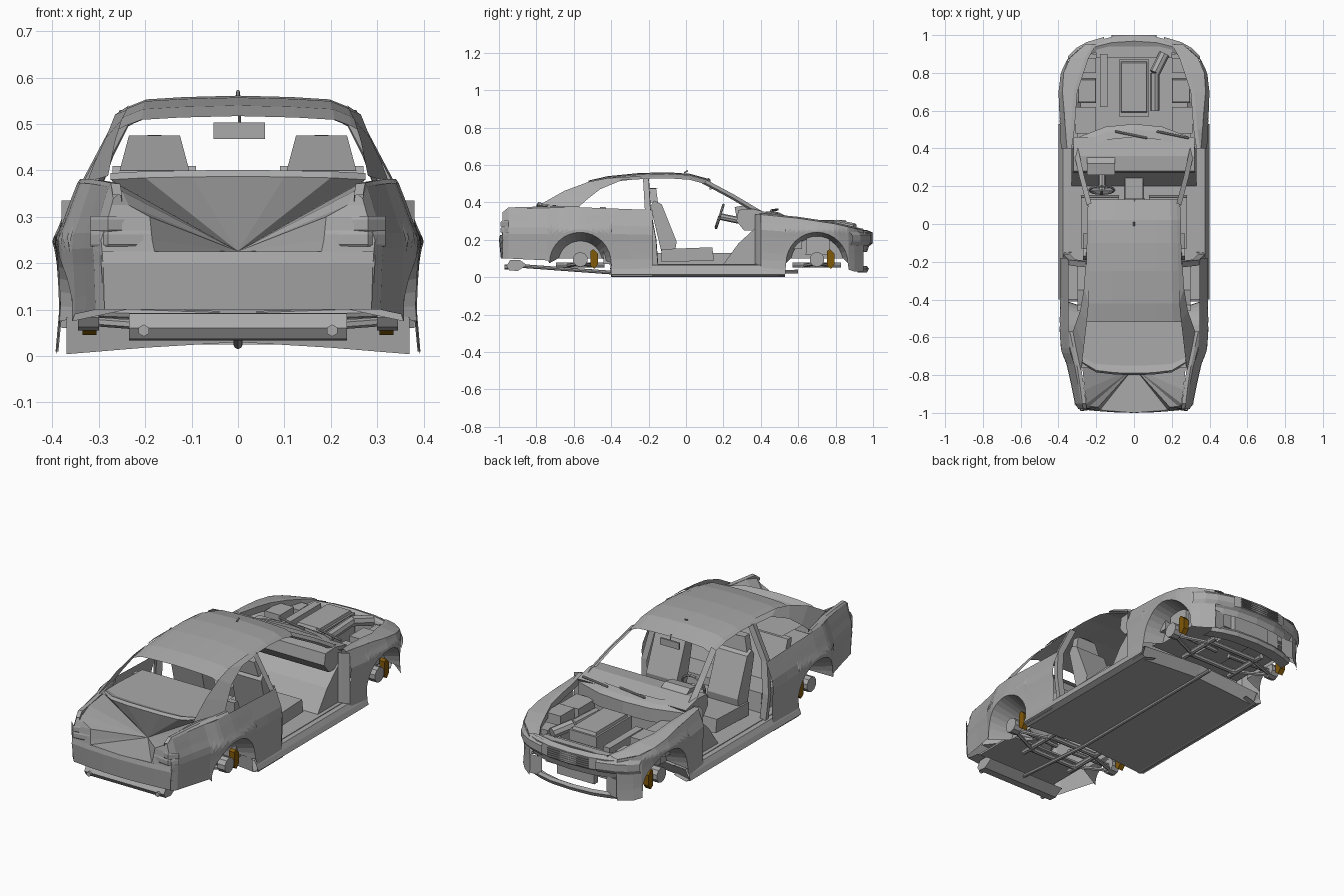
import bpy, bmesh, math
from mathutils import Vector, Matrix

if "Cube" in bpy.data.objects:
    bpy.data.objects.remove(bpy.data.objects["Cube"])
parts = []

def material(name, colour):
    mat = bpy.data.materials.new(name)
    mat.use_nodes = True
    mat.diffuse_color = colour
    mat.node_tree.nodes["Principled BSDF"].inputs["Base Color"].default_value = colour
    return mat

grey = material("body grey", (0.4, 0.4, 0.4, 1))
amber = material("brake amber", (0.22, 0.1, 0.003, 1))

def finish(name, bm, mirror=False, mat=grey):
    bmesh.ops.recalc_face_normals(bm, faces=bm.faces[:])
    mesh = bpy.data.meshes.new(name)
    bm.to_mesh(mesh)
    bm.free()
    mesh.materials.append(mat)
    obj = bpy.data.objects.new(name, mesh)
    bpy.context.collection.objects.link(obj)
    if mirror:
        obj.modifiers.new("Mirror", "MIRROR").use_clip = True
    parts.append(obj)

def loft(name, rows):
    """Skin a mirrored grid of equally long point rows."""
    bm = bmesh.new()
    grid = [[bm.verts.new(point) for point in row] for row in rows]
    for low, high in zip(grid, grid[1:]):
        for i in range(len(low) - 1):
            bm.faces.new((low[i], low[i + 1], high[i + 1], high[i]))
    bmesh.ops.remove_doubles(bm, verts=bm.verts[:], dist=0.0005)
    finish(name, bm, mirror=True)

def box(name, low, high, mirror=False, taper=1.0):
    bm = bmesh.new()
    bmesh.ops.create_cube(bm, size=1)
    low, high = Vector(low), Vector(high)
    for v in bm.verts:
        if v.co.z > 0:
            v.co.xy *= taper
        v.co = (low + high) / 2 + v.co * (high - low)
    finish(name, bm, mirror)

def prism(name, left, right, outline, mirror=False, mat=grey):
    """Extrude a closed (y, z) outline across x."""
    bm = bmesh.new()
    ends = [[bm.verts.new((x, y, z)) for y, z in outline] for x in (left, right)]
    for end in ends:
        bm.faces.new(end)
    for i in range(len(outline)):
        bm.faces.new((ends[0][i - 1], ends[0][i], ends[1][i], ends[1][i - 1]))
    finish(name, bm, mirror, mat)

def rod(name, start, end, radius, mirror=False, sides=8):
    bm = bmesh.new()
    start, end = Vector(start), Vector(end)
    turn = (end - start).to_track_quat("Z", "Y").to_matrix().to_4x4()
    bmesh.ops.create_cone(bm, cap_ends=True, segments=sides, radius1=radius, radius2=radius,
                          depth=(end - start).length, matrix=Matrix.Translation((start + end) / 2) @ turn)
    finish(name, bm, mirror)

def curve_at(table, value):
    """Piecewise linear lookup."""
    for (a, p), (b, q) in zip(table, table[1:]):
        if value <= b:
            return p + (q - p) * max(0, (value - a) / (b - a))
    return table[-1][1]

# Body side: half width, belt height and tumblehome
WIDTH = [(-.98, .295), (-.95, .315), (-.85, .335), (-.74, .36), (-.67, .388), (-.56, .395), (-.4, .392),
         (.4, .388), (.55, .395), (.7, .4), (.8, .388), (.87, .355), (.92, .305), (.95, .26)]
BELT = [(-.98, .34), (-.95, .365), (-.6, .375), (-.2, .36), (.4, .335), (.6, .315), (.8, .285), (.95, .25)]
TUMBLE = [(0, 1), (.1, .975), (.2, .985), (.25, 1), (.28, .965), (.34, .91), (.38, .87)]
REAR_AXLE, FRONT_AXLE, ARCH, ARCH_Z = -.565, .7, .165, .075

def side_point(y, z):
    return (curve_at(WIDTH, y) * curve_at(TUMBLE, z), y, z)

def arch_stations(centre, scale=1):
    angles = [math.pi * i / 16 for i in range(17)]
    return [(centre - ARCH * scale * math.cos(a), ARCH_Z + ARCH * scale * math.sin(a)) for a in angles]

def side_skin(name, stations):
    loft(name, [[side_point(y, low + (curve_at(BELT, y) - low) * i / 8) for i in range(9)] for y, low in stations])

side_skin("rear_quarter", [(-.98, .1), (-.95, .1), (-.85, .095), (-.74, .09)] + arch_stations(REAR_AXLE)
          + [(-.395, .005), (-.3, .005), (-.18, .005)])
side_skin("front_fender", [(.4, .01), (.53, .01)] + arch_stations(FRONT_AXLE) + [(.87, .04), (.9, .03), (.95, .03)])

# Shoulders folding inward from the belt
def shoulder(name, ys, inner, drop):
    rows = []
    for y in ys:
        x, z = curve_at(inner, y), curve_at(BELT, y)
        rows.append([side_point(y, z), (x + .02, y, z + .008), (x, y, z + .006), (x, y, z - drop)])
    loft(name, rows)

shoulder("deck_shoulder", [-.98, -.95, -.85, -.75, -.65, -.57], [(-.98, .25), (-.78, .275), (-.57, .32)], .01)
shoulder("fender_shoulder", [.4, .5, .6, .7, .8, .88, .95],
         [(.4, .33), (.5, .315), (.7, .3), (.88, .24), (.95, .2)], .03)

# Sills and underfloor
SILL = [(.3, .02), (.37, .002), (.4, .015), (.39, .04), (.375, .065), (.3, .07)]
loft("sill", [[(x, y, z) for x, z in SILL] for y in (-.4, 0, .53)])
loft("underfloor", [[(0, y, z + .03), (.2, y, z + .018), (.37, y, z + .004)]
                    for y, z in ((-.41, .08), (-.4, 0), (0, 0), (.5, 0), (.53, .06))])

# Domed wheel wells
for name, axle, inside, scale in (("rear_wheel_well", REAR_AXLE, .24, .72), ("front_wheel_well", FRONT_AXLE, .28, .85)):
    outer, inner = arch_stations(axle), arch_stations(axle, scale)
    loft(name, [[(inside, y, .1), (inside, y, max(z, .1)), side_point(*lip)] for (y, z), lip in zip(inner, outer)])

# Roof, pillars and window frames
ROOF = [(-.52, .517, .245), (-.42, .54, .24), (-.25, .557, .235), (-.1, .561, .232), (.02, .553, .23), (.13, .523, .225)]
loft("roof", [[(0, y, z), (w * .5, y, z - .003), (w * .85, y, z - .008), (w, y, z - .022), (w + .018, y, z - .032)]
              for y, z, w in ROOF])
loft("rear_pillar", [[(.235, -.25, .54), (.24, -.42, .53), (.25, -.52, .51), (.265, -.65, .462), (.28, -.78, .388)],
                     [(.257, -.22, .525), (.265, -.34, .52), (.285, -.46, .47), (.31, -.53, .415), (.325, -.575, .375)]])
loft("windscreen_pillar", [[(.225 + x, .11 - d, .52 - h), (.265 + x, .26 - d, .44 - h), (.3 + x, .42 - d, .345 - h)]
                           for x, d, h in ((0, 0, 0), (.025, .01, .015), (.008, .025, .018))])
loft("door_pillar", [[(x, y - .02, z), (x + .005, y + .01, z), (x - .03, y + .012, z)]
                     for x, y, z in ((.25, -.21, .53), (.34, -.2, .36), (.37, -.17, .2), (.36, -.16, .06))])
loft("door_hinge_panel", [[(.38, .4, z), (.35, .38, z), (.33, .37, z)] for z in (.06, .2, .3, .335)])
rod("antenna", (0, -.01, .558), (0, .01, .57), .004)

# Tail: bumper, lamps, deck lip and hollow lid
TAIL_PLAN = [(0, -1), (.1, -.997), (.2, -.99), (.295, -.98)]
loft("rear_bumper", [[(x * s, y + d, z) for x, y in TAIL_PLAN]
                     for z, d, s in ((.1, .08, .94), (.1, .01, .98), (.2, 0, 1), (.225, .005, 1))])
rim = [(.18, -.985, .225), (.185, -.98, .25), (.19, -.97, .3), (.235, -.965, .325), (.25, -.95, .355),
       (.262, -.88, .372), (.275, -.74, .38)]
loft("tail_corner", [rim[:5], [side_point(-.98, z) for z in (.225, .25, .3, .325, .34)]])
for z, x, height in (("lower", .19, .236), ("upper", .245, .268)):
    loft("tail_lamp_" + z, [[(x, -.978, height + up), (.28, -.985 - d, height + up), (.318, -.95, height + up)]
                            for up, d in ((0, 0), (.004, .006), (.026, .006), (.034, 0))])
apex = (0, -.76, .226)
LIP = [(0, -.8, .387), (.1, -.797, .386), (.2, -.785, .384), (.275, -.74, .38)]
loft("lid_hollow", [rim, [apex] * len(rim)])
loft("lid_floor", [[(0, -1, .225), rim[0]], [apex, apex]])
loft("lid_back_wall", [[apex] * 4, LIP])
loft("deck_lip", [LIP, [(x, y + .01, z + .014) for x, y, z in LIP], [(x, y + .05, z) for x, y, z in LIP]])
loft("parcel_shelf", [[(0, y, .386), (x, y, .386)] for x, y in ((.28, -.76), (.28, -.6), (.27, -.42))])
box("trunk_floor", (-.24, -.97, .12), (.24, -.68, .13))

# Nose: fascia, grille, lower lip and lamps
NOSE_PLAN = [(0, .998), (.12, .99), (.2, .97), (.26, .945)]

def nose_rows(profile):
    return [[(x, y - back, z) for x, y in NOSE_PLAN] for z, back in profile]

loft("nose_fascia", nose_rows([(.24, .06), (.252, .03), (.24, 0), (.18, 0), (.165, .02), (.135, .03)]))
loft("lower_lip", nose_rows([(.06, .03), (.045, .02), (.025, .03), (.025, .09)]))
loft("bumper_corner", [[(.19, .94, z), (.26, .945, z)] for z in (.04, .14)])
for i in range(5):
    box("grille_slat", (-.12, .96, .185 + i * .011), (.12, 1, .19 + i * .011), taper=.98)
loft("head_lamp", [[(x, y + d, z) for x, y in ((.16, .982), (.25, .955), (.305, .925), (.35, .88))]
                   for z, d in ((.17, -.005), (.19, .008), (.225, .008), (.25, -.015))])
box("intercooler", (-.11, .9, .07), (.11, .93, .17))
box("radiator", (-.2, .88, .1), (.2, .9, .24))
box("slam_panel", (-.2, .9, .235), (.2, .94, .245))

# Engine bay
box("engine", (-.08, .57, .1), (.08, .87, .29))
box("engine_cover", (-.07, .59, .29), (.07, .86, .305), taper=.95)
box("strut_tower", (.2, .64, .12), (.3, .77, .285), mirror=True, taper=.9)
box("bay_tray", (.2, .48, .15), (.31, .62, .27), mirror=True)
box("lamp_carrier", (.2, .8, .16), (.27, .88, .255), mirror=True)
box("fuse_box", (-.18, .62, .15), (-.14, .9, .27))
box("bay_floor", (-.28, .48, .12), (.28, .9, .13))
rod("intake_pipe", (.11, .6, .27), (.11, .8, .28), .025)
rod("intake_elbow", (.11, .8, .28), (.16, .9, .26), .028)
loft("cowl", [[(0, y, z + .01), (.15, y - .015, z + .007), (.32, y - .08, z)]
              for y, z in ((.46, .345), (.5, .335), (.53, .32), (.53, .25))])
for x in (-.1, .12):
    rod("wiper", (x, .49, .362), (x + .17, .455, .357), .006)

# Cabin
prism("dashboard", -.32, .32, [(.28, .36), (.27, .3), (.31, .25), (.4, .25), (.46, .34), (.36, .365)])
prism("instrument_hood", -.25, -.1, [(.26, .375), (.27, .32), (.36, .36), (.32, .385)])
prism("footwell", -.33, .33, [(.2, .07), (.28, .18), (.4, .29), (.42, .29), (.42, .06)])
box("cabin_floor", (-.35, -.4, .055), (.35, .4, .07))
box("centre_tunnel", (-.05, -.35, .07), (.05, .3, .13), taper=.95)
prism("seat_cushion", .08, .28, [(-.13, .08), (-.13, .15), (.14, .16), (.15, .09)], True)
prism("seat_back", .09, .27, [(-.13, .13), (-.19, .38), (-.17, .41), (-.13, .39), (-.05, .19), (-.06, .13)], True)
loft("headrest", [[(.18 - w, y, z), (.18 + w, y, z), (.18 + w, y + .04, z), (.18 - w, y + .04, z), (.18 - w, y, z)]
                  for w, y, z in ((.075, -.19, .4), (.055, -.2, .475), (0, -.19, .476))])
prism("rear_bench", -.3, .3, [(-.2, .07), (-.21, .17), (-.35, .17), (-.43, .375), (-.46, .375), (-.44, .07)])
box("rear_view_mirror", (-.053, .125, .468), (.058, .135, .503))
rod("mirror_stalk", (.003, .13, .5), (.003, .12, .53), .003)
hub, tilt = Vector((-.17, .18, .325)), Matrix.Rotation(math.radians(72), 3, "X")
rim_points = [hub + tilt @ Vector((math.cos(a) * .065, math.sin(a) * .065, 0))
              for a in [math.tau * i / 16 for i in range(16)]]
for i, point in enumerate(rim_points):
    rod("steering_rim", rim_points[i - 1], point, .007, sides=6)
    if i in (0, 8, 12):
        rod("steering_spoke", hub, point, .008, sides=6)
rod("steering_column", hub, (-.17, .3, .3), .018)

# Running gear
CALIPER = [(0, .06), (.02, .045), (.04, .07), (.04, .125), (.015, .15), (0, .14)]
for name, axle in (("rear", REAR_AXLE), ("front", FRONT_AXLE)):
    rod(name + "_hub", (.3, axle, .095), (.345, axle, .095), .04, True, 10)
    rod(name + "_axle", (.04, axle, .085), (.31, axle, .095), .012, True)
    for lean in (-.08, .08):
        rod(name + "_arm", (.12, axle + lean, .06), (.32, axle, .075), .01, True, 6)
        rod(name + "_crossmember", (-.16, axle + lean, .065), (.16, axle + lean, .065), .014)
    rod(name + "_frame_rail", (.15, axle - .13, .065), (.15, axle + .13, .065), .014, True)
    prism(name + "_caliper", .305, .335, [(axle + .055 + y, z) for y, z in CALIPER], True, amber)
prism("muffler", -.235, .235, [(-.96, .06), (-.945, .037), (-.9, .033), (-.85, .065), (-.89, .093), (-.94, .092)])
rod("tailpipe", (.203, -.97, .055), (.203, -.92, .055), .013, True, 6)
rod("exhaust_pipe", (0, -.88, .06), (0, -.4, .025), .01)
rod("exhaust_front_pipe", (0, -.4, .025), (0, .6, .03), .01)

for obj in bpy.context.view_layer.objects:
    obj.select_set(obj in parts)
bpy.context.view_layer.objects.active = parts[0]
bpy.ops.object.shade_smooth_by_angle(angle=math.radians(30))
